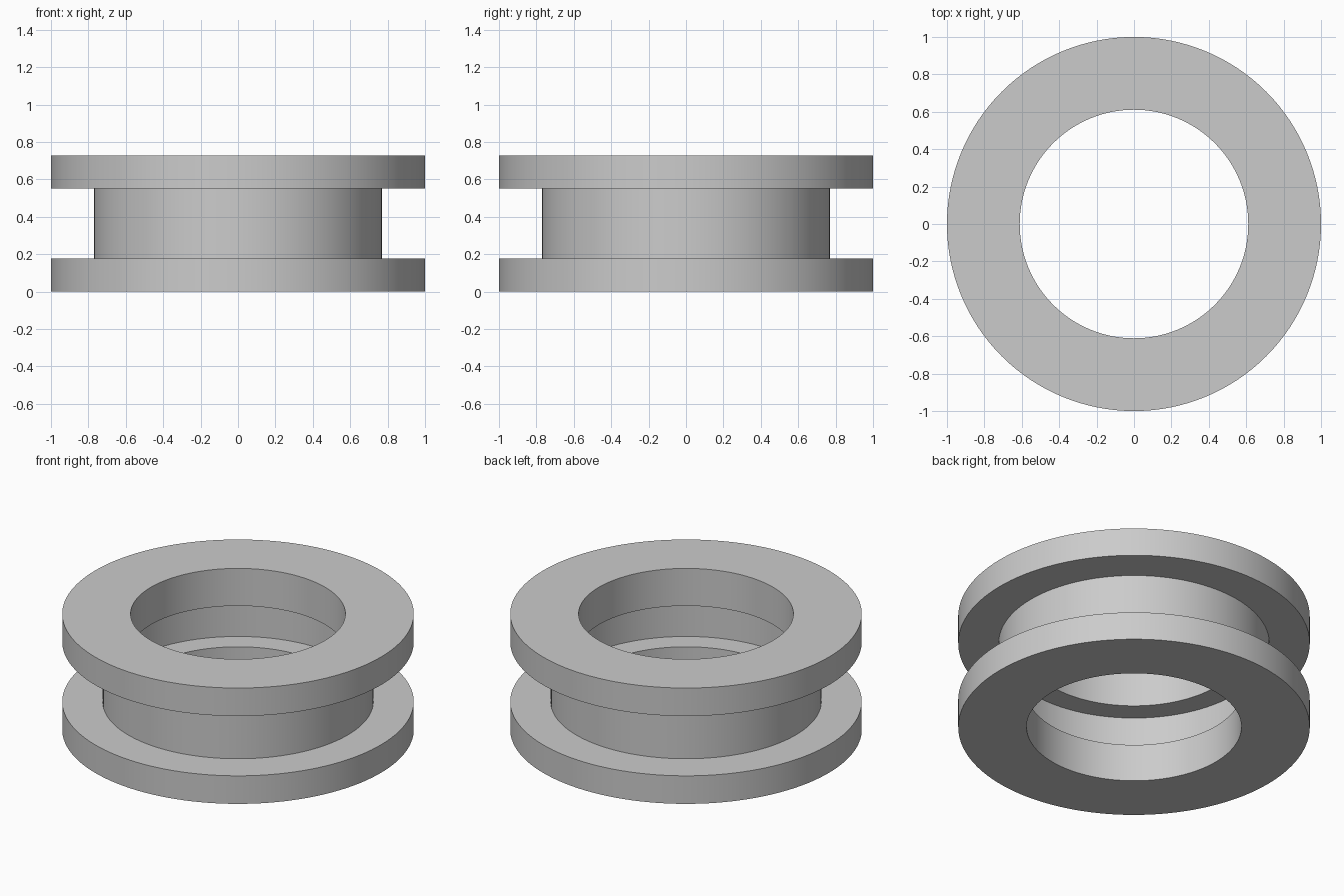
import bpy, bmesh, math

if "Cube" in bpy.data.objects:
    bpy.data.objects.remove(bpy.data.objects["Cube"])

HEIGHT = 0.727
HOLE, RIM = 0.611, 1.0
NECK_IN, NECK_OUT = 0.75, 0.77
FLANGE, STEP = 0.176, 0.235
SIDES = 128

grey = bpy.data.materials.new("plain grey")
grey.use_nodes = True
colour = (0.6, 0.6, 0.6, 1)
grey.diffuse_color = colour
grey.node_tree.nodes["Principled BSDF"].inputs["Base Color"].default_value = colour


def lathe(name, profile):
    """Spin a closed (radius, height) profile around z."""
    bm = bmesh.new()
    rings = []
    for i in range(SIDES):
        a = 2 * math.pi * i / SIDES
        rings.append([bm.verts.new((r * math.cos(a), r * math.sin(a), z)) for r, z in profile])
    n = len(profile)
    for i in range(SIDES):
        here, there = rings[i], rings[(i + 1) % SIDES]
        for j in range(n):
            k = (j + 1) % n
            bm.faces.new((here[j], there[j], there[k], here[k]))
    bmesh.ops.recalc_face_normals(bm, faces=bm.faces)
    mesh = bpy.data.meshes.new(name)
    bm.to_mesh(mesh)
    bm.free()
    mesh.materials.append(grey)
    obj = bpy.data.objects.new(name, mesh)
    bpy.context.collection.objects.link(obj)
    bpy.ops.object.select_all(action="DESELECT")
    obj.select_set(True)
    bpy.context.view_layer.objects.active = obj
    bpy.ops.object.shade_smooth_by_angle(angle=math.radians(30))
    return obj


# Flanges: wide disc with a stepped collar that plugs into the sleeve
flange = [(HOLE, 0), (RIM, 0), (RIM, FLANGE), (NECK_IN, FLANGE), (NECK_IN, STEP), (HOLE, STEP)]
lathe("lower_flange", flange)
lathe("upper_flange", [(r, HEIGHT - z) for r, z in flange])

# Sleeve: thin tube joining the flanges
top = HEIGHT - FLANGE
lathe("sleeve", [(NECK_IN, FLANGE), (NECK_OUT, FLANGE), (NECK_OUT, top), (NECK_IN, top)])
